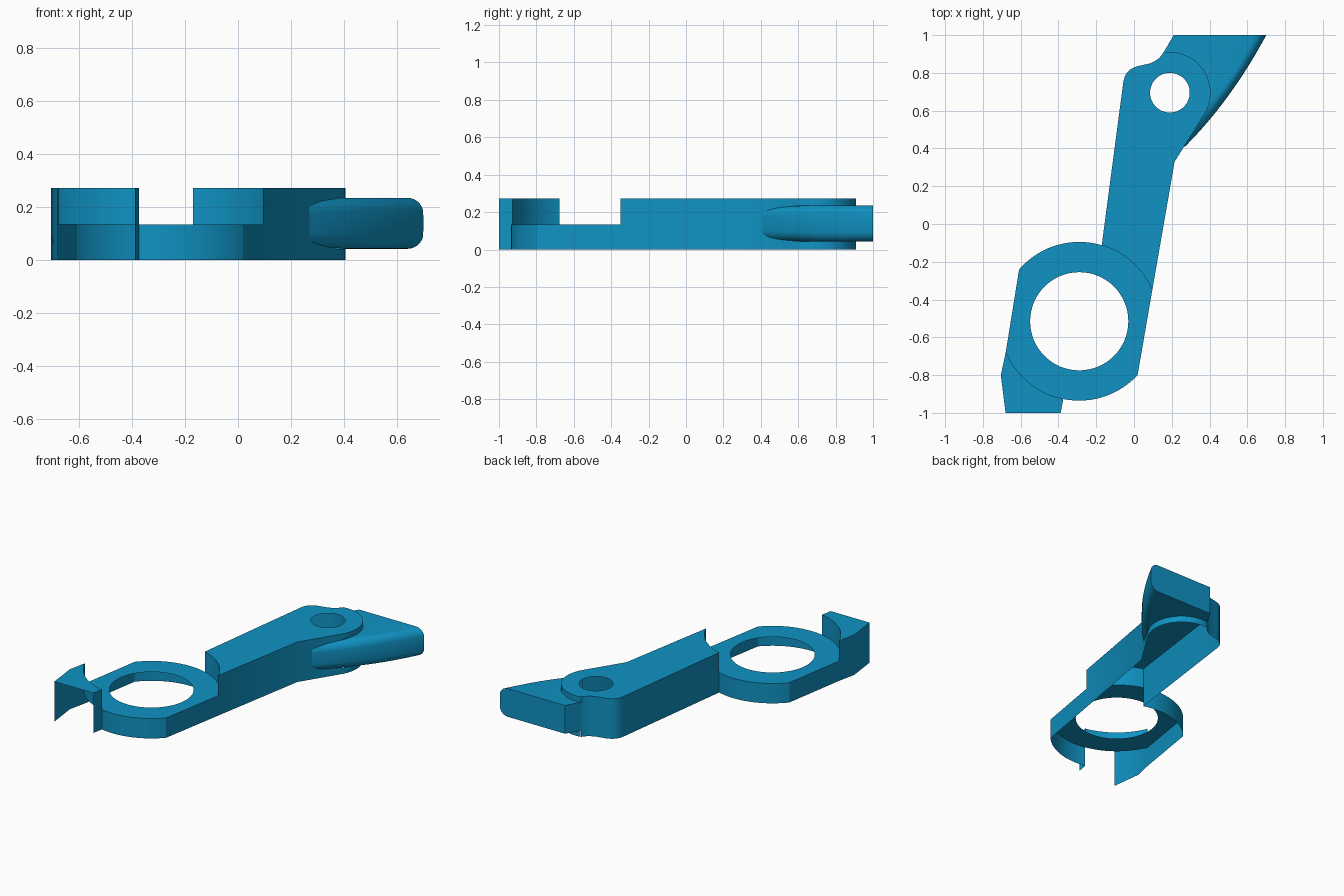
import bpy, bmesh, math
from mathutils import Vector
from mathutils.geometry import tessellate_polygon

if "Cube" in bpy.data.objects:
    bpy.data.objects.remove(bpy.data.objects["Cube"])

TOP, STEP = 0.272, 0.135
FIN_LO, FIN_HI, FIN_R = 0.043, 0.235, 0.06
RING, RING_R, RING_HOLE = (-0.29, -0.515), 0.42, 0.26
HEAD, HEAD_R, HEAD_HOLE = (0.19, 0.695), 0.215, 0.105

mat = bpy.data.materials.new("blue")
mat.diffuse_color = (0.005, 0.29, 0.55, 1)
mat.use_nodes = True
mat.node_tree.nodes["Principled BSDF"].inputs["Base Color"].default_value = mat.diffuse_color


def arc(c, r, a0, a1, n=32):
    return [(c[0] + r * math.cos(math.radians(a0 + (a1 - a0) * i / n)),
             c[1] + r * math.sin(math.radians(a0 + (a1 - a0) * i / n))) for i in range(n + 1)]


def face(bm, pts):
    bm.faces.new([bm.verts.new(p) for p in pts])


def wall(bm, path, z0, z1):
    # vertical skin, path runs counter-clockwise
    for a, b in zip(path, path[1:]):
        face(bm, [(*a, z0), (*b, z0), (*b, z1), (*a, z1)])


def lid(bm, z, outline, hole=None, up=True):
    # flat face with an optional hole
    loops = [[Vector((x, y, 0)) for x, y in l] for l in (outline, hole) if l]
    pts = [p for l in loops for p in l]
    for tri in tessellate_polygon(loops):
        a, b, c = (pts[i] for i in tri)
        nz = (b - a).cross(c - a).z
        if abs(nz) < 1e-9:
            continue
        if (nz > 0) != up:
            b, c = c, b
        face(bm, [(p.x, p.y, z) for p in (a, b, c)])


def finish(bm, name):
    bmesh.ops.remove_doubles(bm, verts=bm.verts[:], dist=1e-4)
    me = bpy.data.meshes.new(name)
    bm.to_mesh(me)
    bm.free()
    me.materials.append(mat)
    ob = bpy.data.objects.new(name, me)
    bpy.context.collection.objects.link(ob)
    bpy.ops.object.select_all(action='DESELECT')
    ob.select_set(True)
    bpy.context.view_layer.objects.active = ob
    bpy.ops.object.shade_smooth_by_angle(angle=math.radians(25))


# Ring plate: low lid with big hole, open underneath
bm = bmesh.new()
back = arc(RING, RING_R, 73.5, 139.3)
front = arc(RING, RING_R, 258.4, 317.4)
seat = arc(RING, RING_R, 202.4, 258.4)
joint = arc(RING, RING_R, 23, 73.5)
hole = arc(RING, RING_HOLE, 0, 360, 64)[:-1]
lid(bm, STEP, back + seat + front[1:] + joint[:-1], hole)
wall(bm, back + [seat[0]], 0, STEP)
wall(bm, front + [joint[0]], 0, STEP)
finish(bm, "ring_plate")

# End bracket: raised tip, open at the front end
bm = bmesh.new()
left = [seat[0], (-0.705, -0.8), (-0.68, -1)]
right = [(-0.388, -1), seat[-1]]
lid(bm, TOP, left + right + seat[-2:0:-1])
wall(bm, left, 0, TOP)
wall(bm, right, 0, TOP)
wall(bm, seat[::-1], STEP, TOP)
finish(bm, "end_bracket")

# Arm with rounded head and small hole
bm = bmesh.new()
elbow = (0.215, 0.33)
head = arc(HEAD, HEAD_R, -32, 99)
crook = [(0.156, 0.907), (0.135, 0.88), (0.112, 0.863), (0.085, 0.85), (0.03, 0.838), (0.005, 0.831),
         (-0.018, 0.819), (-0.037, 0.802), (-0.049, 0.781), (-0.056, 0.755)]
lid(bm, TOP, joint[::-1] + [elbow] + head + crook, arc(HEAD, HEAD_HOLE, 0, 360, 48)[:-1])
wall(bm, joint[::-1], STEP, TOP)
wall(bm, [joint[0], elbow, head[0]], 0, TOP)
wall(bm, head, 0, FIN_LO)
wall(bm, head, FIN_HI, TOP)
wall(bm, crook + [joint[-1]], 0, TOP)
finish(bm, "arm")

# Fin: rounded outer edge swept along a curve beside the head
bm = bmesh.new()
P, T, C = Vector(elbow), Vector(head[0]), Vector(HEAD)
mid, half = (FIN_LO + FIN_HI) / 2, (FIN_HI - FIN_LO) / 2


def nearest(o):
    s = (o - P).dot(T - P) / (T - P).length_squared
    return P + (T - P) * s if s < 1 else C + (o - C).normalized() * HEAD_R


A, B, D = Vector((0.27, 0.41)), Vector((0.515, 0.655)), Vector((0.70, 1.0))
N, K = 32, 8
sections, inner = [], []
for i in range(N + 1):
    t = i / N
    o = A * (1 - t) ** 2 + B * 2 * t * (1 - t) + D * t * t
    near = nearest(o)
    gap = min((near - o).length, FIN_R)
    d = (near - o).normalized().lerp(Vector((-1, 0)), t * t).normalized()
    amax = math.acos(1 - gap / FIN_R)
    sec = []
    for j in range(-K, K + 1):
        a = amax * j / K
        p = o + d * FIN_R * (1 - math.cos(a))
        flat = half - FIN_R
        z = mid + FIN_R * math.sin(a) + (math.copysign(flat, j) if j else 0)
        sec.append((p.x, p.y, z))
    sections.append(sec)
    if gap >= FIN_R:
        inner.append(sec[-1][:2])
for s, e in zip(sections, sections[1:]):
    for j in range(2 * K):
        face(bm, [s[j], e[j], e[j + 1], s[j + 1]])
corner = (0.21, 1.0)
rim = inner + [corner] + [crook[0]] + head[::-1]
lid(bm, FIN_HI, rim)
lid(bm, FIN_LO, rim, up=False)
wall(bm, [corner, crook[0]], FIN_LO, FIN_HI)
face(bm, (sections[-1] + [(*corner, FIN_HI), (*corner, FIN_LO)])[::-1])
finish(bm, "fin")
